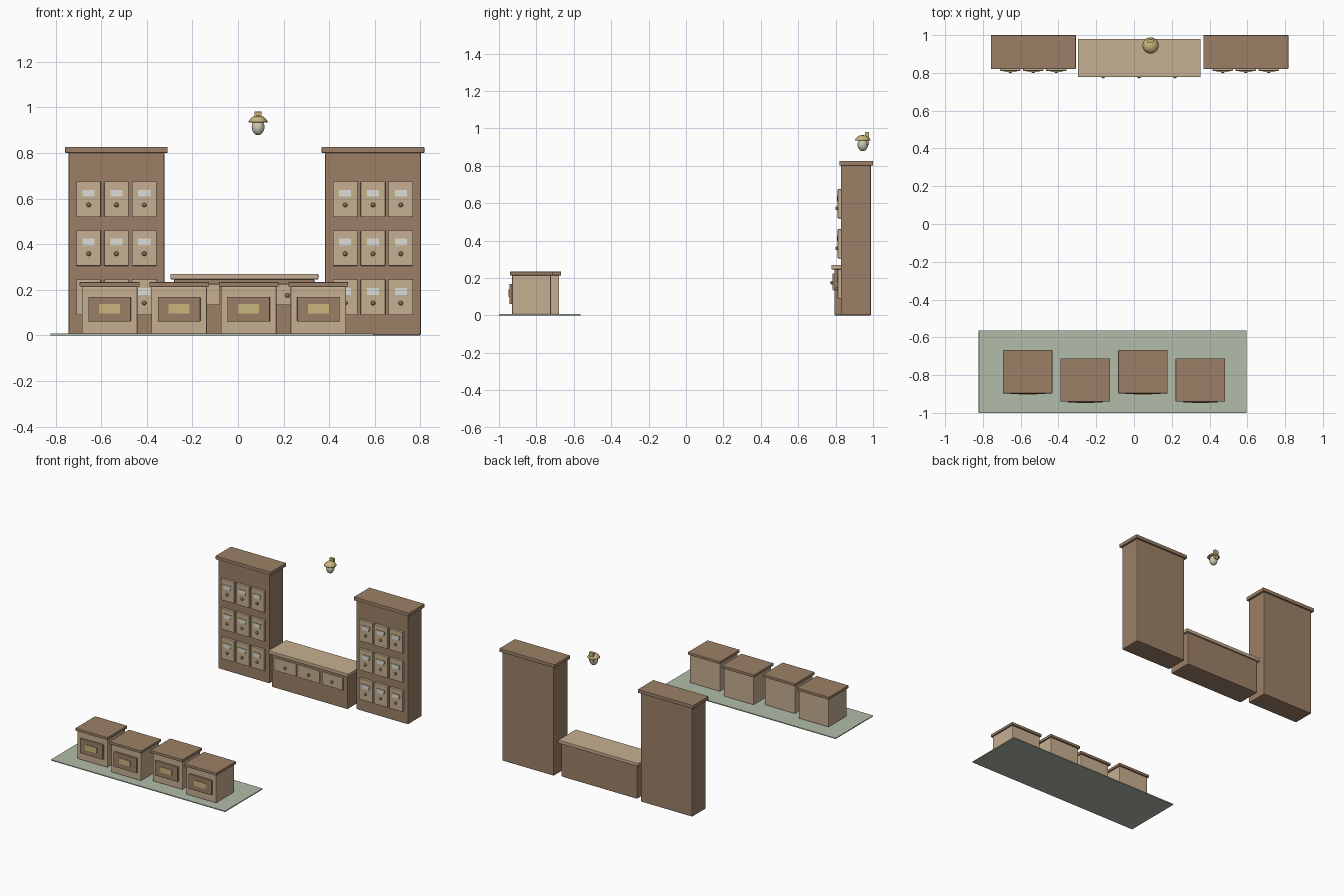
import bpy, bmesh, math
from mathutils import Matrix

if "Cube" in bpy.data.objects:
    bpy.data.objects.remove(bpy.data.objects["Cube"])


def material(name, r, g, b):
    m = bpy.data.materials.new(name)
    m.diffuse_color = (r, g, b, 1)
    m.use_nodes = True
    m.node_tree.nodes["Principled BSDF"].inputs["Base Color"].default_value = m.diffuse_color
    return m


BROWN = material("brown wood", 0.33, 0.216, 0.136)
TAN = material("light wood", 0.565, 0.428, 0.283)
GREEN = material("mat green", 0.445, 0.503, 0.402)
GOLD = material("brass", 0.578, 0.468, 0.205)
CARD = material("card", 0.72, 0.72, 0.68)
BRONZE = material("bronze", 0.24, 0.17, 0.08)
GLASS = material("lamp glass", 0.62, 0.59, 0.46)


def finish(name, bm, mat):
    me = bpy.data.meshes.new(name)
    bm.to_mesh(me)
    bm.free()
    me.materials.append(mat)
    ob = bpy.data.objects.new(name, me)
    bpy.context.collection.objects.link(ob)
    return ob


def box(name, x, y, z, mat, bevel=0.0):
    """Box from (min, max) pairs, with optional rounded edges."""
    bm = bmesh.new()
    size = Matrix.Diagonal((x[1] - x[0], y[1] - y[0], z[1] - z[0], 1))
    mid = Matrix.Translation([sum(p) / 2 for p in (x, y, z)])
    bmesh.ops.create_cube(bm, size=1, matrix=mid @ size)
    if bevel:
        bmesh.ops.bevel(bm, geom=bm.edges[:], offset=bevel, segments=2,
                        profile=0.5, affect='EDGES')
    return finish(name, bm, mat)


def span(c, w):
    return (c - w / 2, c + w / 2)


def ball(name, loc, scale, mat, seg=16):
    bm = bmesh.new()
    bmesh.ops.create_uvsphere(bm, u_segments=seg, v_segments=seg // 2 + 2, radius=1,
                              matrix=Matrix.Translation(loc) @ Matrix.Diagonal((*scale, 1)))
    for f in bm.faces:
        f.smooth = True
    return finish(name, bm, mat)


def lathe(name, x, y, profile, mat, seg=24):
    bm = bmesh.new()
    vs = [bm.verts.new((x + r, y, z)) for r, z in profile]
    edges = [bm.edges.new(p) for p in zip(vs, vs[1:])]
    bmesh.ops.spin(bm, geom=vs + edges, cent=(x, y, 0), axis=(0, 0, 1),
                   angle=2 * math.pi, steps=seg)
    bmesh.ops.remove_doubles(bm, verts=bm.verts[:], dist=1e-5)
    bmesh.ops.recalc_face_normals(bm, faces=bm.faces[:])
    for f in bm.faces:
        f.smooth = True
    return finish(name, bm, mat)


# Tall drawer cabinets
for side, cx in (("left", -0.533), ("right", 0.592)):
    box(f"{side}_cabinet_body", span(cx, 0.42), (0.828, 0.989), (0, 0.803), BROWN, 0.006)
    box(f"{side}_cabinet_cap", span(cx, 0.45), (0.82, 1.0), (0.8, 0.826), BROWN, 0.003)
    for row, cz in enumerate((0.167, 0.383, 0.597)):
        for col in range(3):
            dx = cx + (col - 1) * 0.122
            tag = f"{side}_{row}_{col}"
            box(f"drawer_front_{tag}", span(dx, 0.108), (0.811, 0.832), span(cz, 0.156), TAN, 0.003)
            box(f"label_holder_{tag}", span(dx, 0.07), (0.8075, 0.812), span(cz + 0.033, 0.02), GOLD)
            box(f"label_card_{tag}", span(dx, 0.053), (0.806, 0.812), span(cz + 0.026, 0.03), CARD)
            ball(f"drawer_knob_{tag}", (dx, 0.807, cz - 0.025), (0.01, 0.009, 0.01), BRONZE, 12)

# Low counter between the cabinets
box("counter_body", (-0.28, 0.335), (0.793, 0.969), (0, 0.248), BROWN, 0.006)
box("counter_top", (-0.297, 0.352), (0.777, 0.98), (0.246, 0.27), TAN, 0.003)
for i in range(3):
    dx = 0.027 + (i - 1) * 0.19
    box(f"counter_drawer_{i}", span(dx, 0.17), (0.784, 0.796), (0.133, 0.225), TAN, 0.003)
    ball(f"counter_knob_{i}", (dx, 0.78, 0.175), (0.01, 0.009, 0.01), BRONZE, 12)

# Floor mat
box("floor_mat", (-0.822, 0.595), (-1.0, -0.563), (0, 0.008), GREEN, 0.002)

# Staggered row of lidded crates
for i in range(4):
    cx = -0.563 + i * 0.305
    cy = -0.782 - (i % 2) * 0.044
    box(f"crate_body_{i}", span(cx, 0.244), span(cy, 0.208), (0.006, 0.216), TAN, 0.005)
    box(f"crate_lid_{i}", span(cx, 0.262), span(cy, 0.229), (0.214, 0.234), BROWN, 0.003)
    front = cy - 0.104
    box(f"crate_panel_{i}", span(cx, 0.186), (front - 0.014, front + 0.004), (0.061, 0.169), BROWN, 0.003)
    box(f"crate_label_{i}", span(cx, 0.092), (front - 0.018, front), (0.097, 0.138), GOLD)

# Wall lamp
LX, LY = 0.088, 0.945
box("lamp_bracket", span(LX, 0.032), (0.957, 0.978), (0.912, 0.981), GOLD, 0.002)
lathe("lamp_shade", LX, LY, [(0, 0.964), (0.02, 0.961), (0.034, 0.95), (0.043, 0.937),
                             (0.04, 0.934), (0.022, 0.94), (0, 0.942)], GOLD)
ball("lamp_globe", (LX, LY, 0.914), (0.028, 0.028, 0.036), GLASS, 20)
